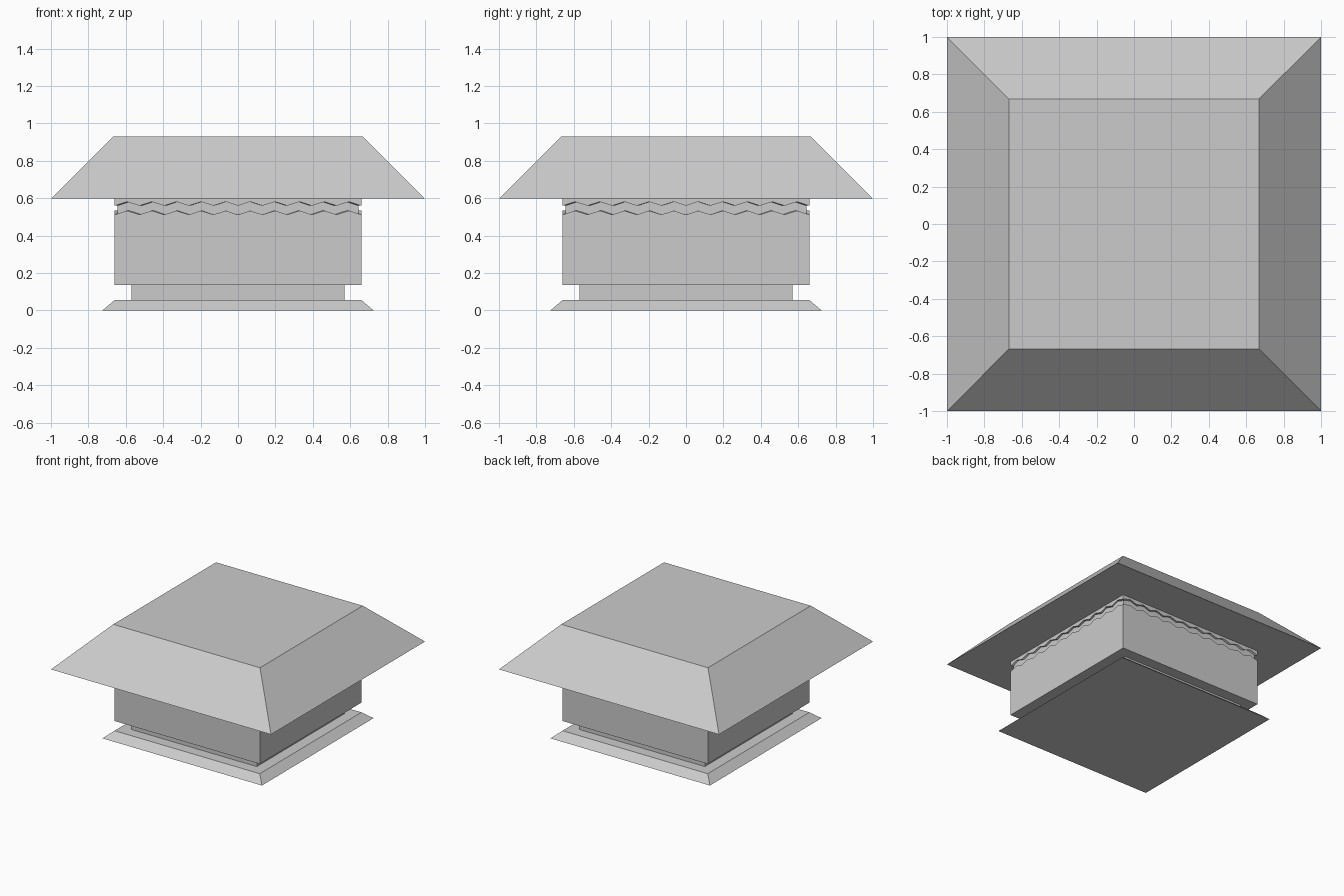
import bpy

if "Cube" in bpy.data.objects:
    bpy.data.objects.remove(bpy.data.objects["Cube"])

N = 20  # segments per side: 10 zigzag waves


def ring(half, z, amp=0.0, n=1):
    """Square loop; odd points are raised by amp to form a zigzag."""
    corners = [(-1, -1), (1, -1), (1, 1), (-1, 1)]
    pts = []
    for s in range(4):
        (ax, ay), (bx, by) = corners[s], corners[(s + 1) % 4]
        for i in range(n):
            t = i / n
            pts.append((half * (ax + (bx - ax) * t),
                        half * (ay + (by - ay) * t),
                        z + (amp if i % 2 else 0)))
    return pts


def loft(name, rings):
    """Skin a stack of loops from bottom to top and close both ends."""
    m = len(rings[0])
    verts = [p for r in rings for p in r]
    faces = [tuple(reversed(range(m))),
             tuple(range(len(verts) - m, len(verts)))]
    for k in range(len(rings) - 1):
        for i in range(m):
            j = (i + 1) % m
            faces.append((k * m + i, k * m + j, (k + 1) * m + j, (k + 1) * m + i))
    mesh = bpy.data.meshes.new(name)
    mesh.from_pydata(verts, [], faces)
    mesh.update()
    obj = bpy.data.objects.new(name, mesh)
    bpy.context.collection.objects.link(obj)
    return obj


# Bevelled base plate
loft("base_plate", [ring(0.725, 0), ring(0.66, 0.055)])

# Recessed neck
loft("neck", [ring(0.57, 0.055), ring(0.57, 0.135)])

# Main block with a recessed zigzag groove near the top
loft("body_with_zigzag_groove", [
    ring(0.66, 0.135, 0, N),
    ring(0.66, 0.512, 0.021, N),
    ring(0.644, 0.512, 0.021, N),
    ring(0.644, 0.56, 0.021, N),
    ring(0.66, 0.56, 0.021, N),
    ring(0.66, 0.598, 0, N),
])

# Wide sloped cap
loft("cap", [ring(1.0, 0.598), ring(0.667, 0.93)])
